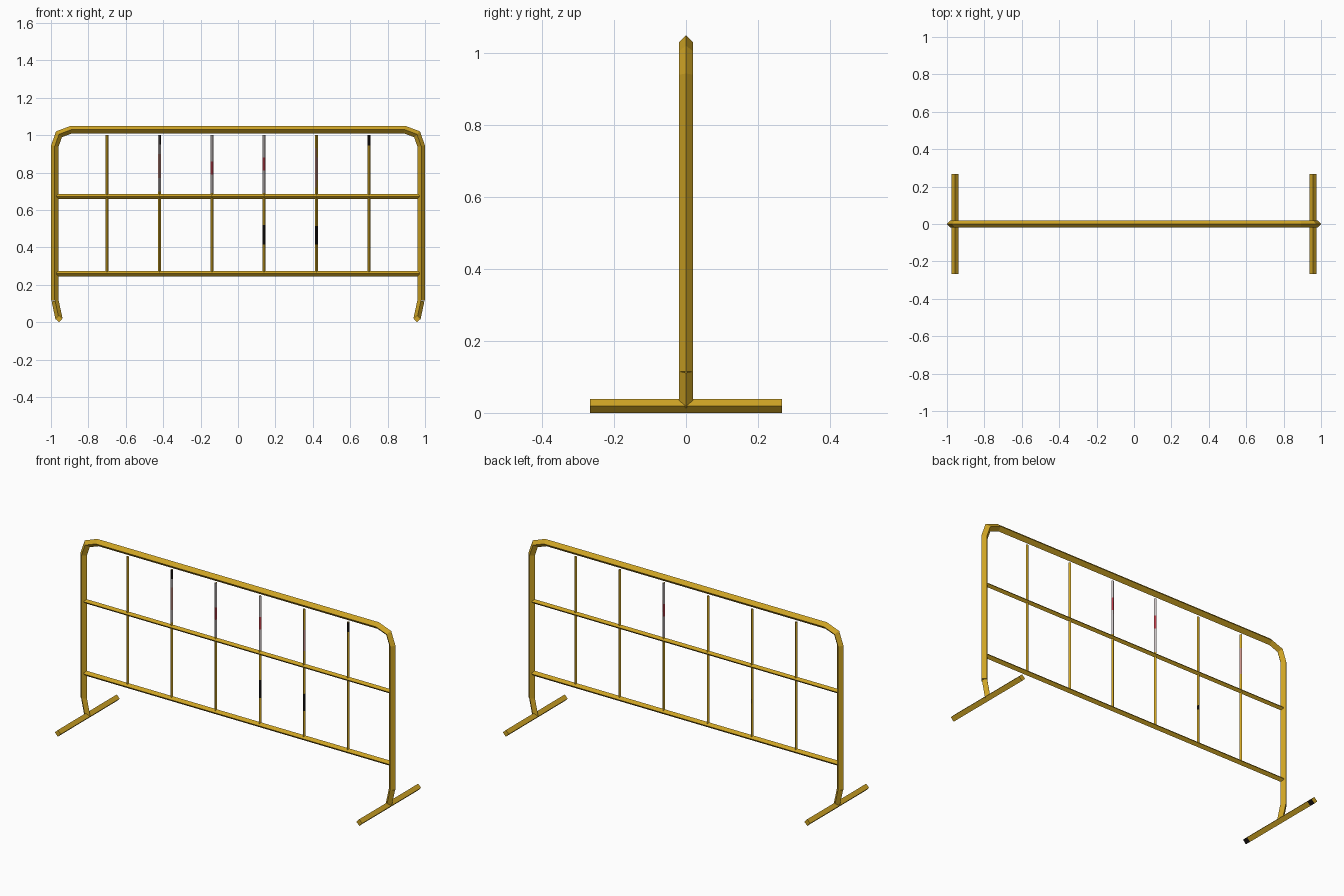
import bpy
import bmesh
from mathutils import Vector

cube = bpy.data.objects.get("Cube")
if cube:
    bpy.data.objects.remove(cube, do_unlink=True)


def material(name, rgb):
    m = bpy.data.materials.new(name)
    m.use_nodes = True
    m.diffuse_color = (*rgb, 1)
    m.node_tree.nodes["Principled BSDF"].inputs["Base Color"].default_value = (*rgb, 1)
    return m


MATERIALS = [
    material("gold_paint", (0.62, 0.37, 0.018)),
    material("pale_grey", (0.58, 0.53, 0.53)),
    material("sign_red", (0.5, 0.05, 0.07)),
    material("faded_pink", (0.56, 0.27, 0.23)),
    material("black", (0.008, 0.006, 0.005)),
]
GOLD, GREY, RED, PINK, BLACK = range(5)
X, Y = Vector((1, 0, 0)), Vector((0, 1, 0))


def tube(name, points, radius, normal=Y, bands=()):
    """Mitred diamond-section tube; bands are (side, low, high, colour) along its axis."""
    pts = [Vector(p) for p in points]
    bm = bmesh.new()
    rings = []
    for i, p in enumerate(pts):
        before = (p - pts[i - 1]).normalized() if i else None
        after = (pts[i + 1] - p).normalized() if i < len(pts) - 1 else None
        t = ((before or after) + (after or before)).normalized()
        b = t.cross(normal) / t.dot(after or before)
        rings.append([bm.verts.new(p + d * radius) for d in (normal, b, -normal, -b)])
    axis = max(range(3), key=lambda k: abs(pts[-1][k] - pts[0][k]))
    for a, c in zip(rings, rings[1:]):
        for side in range(4):
            nxt = (side + 1) % 4
            f = bm.faces.new((a[side], a[nxt], c[nxt], c[side]))
            mid = f.calc_center_median()[axis]
            for s, low, high, colour in bands:
                if s == side and low < mid < high:
                    f.material_index = colour
    bm.faces.new(rings[0])
    bm.faces.new(rings[-1])
    bmesh.ops.recalc_face_normals(bm, faces=bm.faces[:])
    mesh = bpy.data.meshes.new(name)
    bm.to_mesh(mesh)
    bm.free()
    for m in MATERIALS:
        mesh.materials.append(m)
    obj = bpy.data.objects.new(name, mesh)
    bpy.context.collection.objects.link(obj)
    return obj


def cuts(low, high, bands):
    """Ring positions needed for a set of colour bands."""
    return sorted({low, high, *(v for band in bands for v in band[1:3])})


# Bent outer frame, built as one mirrored path
half = [(0.98, 0.115), (0.98, 0.94), (0.957, 1.005), (0.89, 1.03)]
path = [(-x, 0, z) for x, z in half] + [(x, 0, z) for x, z in reversed(half)]
tube("outer_frame", path, 0.02)

# Horizontal rails
for name, z, r in (("middle_rail", 0.673, 0.013), ("lower_rail", 0.26, 0.015)):
    tube(name, [(-0.97, 0, z), (0.97, 0, z)], r)

# Legs and feet, with black pads under the foot ends
for side, s in (("left", 1), ("right", -1)):
    tube(side + "_leg", [(s * 0.978, 0, 0.115), (s * 0.957, 0, 0.018)], 0.019)
    pads = [] if s > 0 else [(0, -0.267, -0.235, BLACK), (0, 0.235, 0.267, BLACK)]
    tube(side + "_foot", [(s * 0.957, y, 0.019) for y in cuts(-0.267, 0.267, pads)],
         0.019, X, pads)
for name, y in (("front_foot_pad", -0.24), ("back_foot_pad", 0.24)):
    tube(name, [(0.957, y - 0.015, 0.006), (0.957, y + 0.015, 0.006)], 0.0055, X)
    bpy.data.objects[name].data.materials.clear()
    bpy.data.objects[name].data.materials.append(MATERIALS[BLACK])

# Upright bars: sides are numbered from the tube's section
BACK_RIGHT, FRONT_RIGHT, FRONT_LEFT, BACK_LEFT = range(4)


def sign(side, top, bottom):
    """Grey panel with a red stripe."""
    return [(side, 0.69, 1.0, GREY), (side, bottom, top, RED)]


paint = {
    -0.7: [(BACK_LEFT, 0.77, 0.92, PINK)],
    -0.42: [(FRONT_LEFT, 0.95, 1.0, BLACK), (FRONT_LEFT, 0.7, 0.95, GREY),
            (FRONT_LEFT, 0.77, 0.9, PINK), (FRONT_RIGHT, 0.7, 1.0, GREY),
            (FRONT_RIGHT, 0.77, 0.9, PINK), (BACK_LEFT, 0.46, 0.485, BLACK)],
    -0.14: sign(FRONT_LEFT, 0.86, 0.79) + sign(FRONT_RIGHT, 0.86, 0.79)
    + sign(BACK_LEFT, 0.9, 0.825),
    0.14: sign(FRONT_LEFT, 0.88, 0.81) + sign(FRONT_RIGHT, 0.88, 0.81)
    + sign(BACK_LEFT, 0.9, 0.83) + sign(BACK_RIGHT, 0.88, 0.81)
    + [(s, 0.415, 0.52, BLACK) for s in (FRONT_LEFT, FRONT_RIGHT)],
    0.42: [(FRONT_LEFT, 0.76, 0.88, PINK), (FRONT_RIGHT, 0.72, 0.93, PINK)]
    + [(s, 0.415, 0.515, BLACK) for s in (FRONT_LEFT, FRONT_RIGHT)],
    0.7: [(s, 0.945, 1.0, BLACK) for s in (FRONT_LEFT, FRONT_RIGHT)],
}
for i, (x, bands) in enumerate(paint.items()):
    tube(f"upright_bar_{i + 1}", [(x, 0, z) for z in cuts(0.265, 1.0, bands)],
         0.008, Y, bands)
